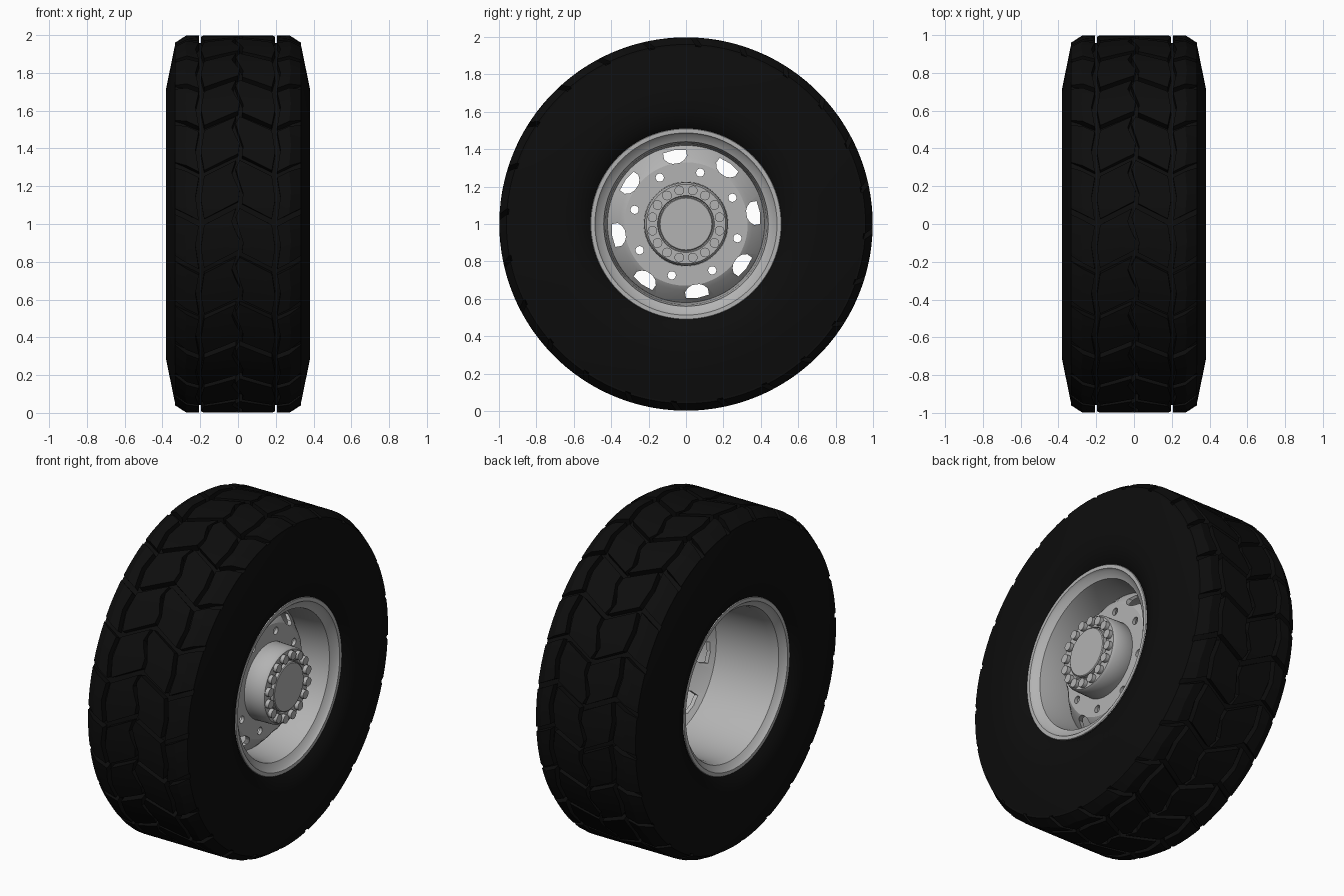
import bpy, bmesh, math
from mathutils import Vector, Matrix

if "Cube" in bpy.data.objects:
    bpy.data.objects.remove(bpy.data.objects["Cube"])

CENTRE = Vector((0, 0, 1))


def material(name, c):
    m = bpy.data.materials.new(name)
    m.diffuse_color = (c, c, c, 1)
    m.use_nodes = True
    m.node_tree.nodes["Principled BSDF"].inputs["Base Color"].default_value = m.diffuse_color
    return m


RUBBER = material("black rubber", 0.004)
METAL = material("grey metal", 0.45)


def polar(x, r, a):
    # wheel axis is x; a = 0 at the front (-y), growing upwards
    return CENTRE + Vector((x, -r * math.cos(a), r * math.sin(a)))


def finish(bm, name, mat, smooth=35):
    bmesh.ops.remove_doubles(bm, verts=bm.verts, dist=1e-5)
    bmesh.ops.recalc_face_normals(bm, faces=bm.faces)
    me = bpy.data.meshes.new(name)
    bm.to_mesh(me)
    bm.free()
    ob = bpy.data.objects.new(name, me)
    bpy.context.collection.objects.link(ob)
    me.materials.append(mat)
    if smooth:
        bpy.ops.object.select_all(action='DESELECT')
        ob.select_set(True)
        bpy.context.view_layer.objects.active = ob
        bpy.ops.object.shade_smooth_by_angle(angle=math.radians(smooth))
    return ob


def lathe(name, profile, n, mat, closed=True, smooth=35):
    bm = bmesh.new()
    rings = [[bm.verts.new(polar(x, r, 2 * math.pi * i / n)) for x, r in profile]
             for i in range(n)]
    m = len(profile)
    for i in range(n):
        a, b = rings[i], rings[(i + 1) % n]
        for j in range(m if closed else m - 1):
            k = (j + 1) % m
            if profile[j][1] < 1e-6 and profile[k][1] < 1e-6:
                continue
            bm.faces.new((a[j], a[k], b[k], b[j]))
    bmesh.ops.dissolve_degenerate(bm, dist=1e-6, edges=bm.edges)
    return finish(bm, name, mat, smooth)


def mirrored(half):
    return half + [(-x, r) for x, r in reversed(half)]


# Tyre carcass
lathe("tyre_carcass", mirrored([(0.31, 0.48), (0.335, 0.51), (0.365, 0.55), (0.38, 0.62),
                                (0.38, 0.72), (0.333, 0.95), (0.29, 0.957)]), 96, RUBBER)

# Tread blocks, wrapped round the carcass
PITCHES = 24
STEP = 2 * math.pi / PITCHES


def zigzag(t, amp):
    return amp * (1 - 4 * abs((t % 1) - 0.5))


def top_radius(x):
    return 0.998 if abs(x) <= 0.275 else 0.998 - 0.038 * (abs(x) - 0.275) / 0.058


def block(bm, left, right, cols, side, pitch):
    rows, tops, bases = 4, [], []
    for i in range(rows + 1):
        t = 0.06 + 0.88 * i / rows
        top, base = [], []
        for u in cols:
            x = left(t) + (right(t) - left(t)) * u
            lean = 0.30 * abs(x - 0.2) / 0.15
            a = (pitch + t + lean) * STEP
            top.append(bm.verts.new(polar(side * x, top_radius(x), a)))
            base.append(bm.verts.new(polar(side * x, 0.935, a)))
        tops.append(top)
        bases.append(base)
    n = len(cols)
    for i in range(rows):
        for j in range(n - 1):
            bm.faces.new((tops[i][j], tops[i][j + 1], tops[i + 1][j + 1], tops[i + 1][j]))
        for j in (0, n - 1):
            bm.faces.new((tops[i][j], tops[i + 1][j], bases[i + 1][j], bases[i][j]))
    for i in (0, rows):
        for j in range(n - 1):
            bm.faces.new((tops[i][j], tops[i][j + 1], bases[i][j + 1], bases[i][j]))


bm = bmesh.new()
for p in range(PITCHES):
    for side in (1, -1):
        shift = 0 if side == 1 else 0.5
        # shoulder block
        block(bm, lambda t: 0.215 + zigzag(t, 0.010), lambda t: 0.333,
              (0, 0.51, 1), side, p)
        # centre block, its inner edge following the middle zigzag
        block(bm, lambda t: 0.010 + side * zigzag(t + 0.30, 0.025),
              lambda t: 0.187 + zigzag(t, 0.010), (0, 0.5, 1), side, p)
finish(bm, "tread_blocks", RUBBER, 25)

# Rim: lips on both sides and the barrel between them
lathe("rim", [(0.325, 0.517), (0.34, 0.508), (0.34, 0.487), (0.325, 0.478), (0.305, 0.44),
              (0.25, 0.43), (0.12, 0.42), (0.0, 0.43), (-0.26, 0.44), (-0.305, 0.452),
              (-0.325, 0.478), (-0.34, 0.487), (-0.34, 0.508), (-0.325, 0.517),
              (-0.30, 0.50), (-0.28, 0.465), (0.28, 0.465), (0.30, 0.50)], 96, METAL)

# Wheel disc with a sloping outer edge
disc = lathe("wheel_disc", [(0.20, 0.19), (0.20, 0.33), (0.185, 0.355), (0.11, 0.425),
                            (0.09, 0.425), (0.165, 0.345), (0.18, 0.32), (0.18, 0.19)],
             96, METAL, smooth=0)


def prism(bm, outline, angle, x0, x1):
    # outline is (sideways, radial) in the wheel plane, angle measured in the y-z plane
    c, s = math.cos(angle), math.sin(angle)
    ends = [[bm.verts.new(CENTRE + Vector((x, r * c - w * s, r * s + w * c)))
             for w, r in outline] for x in (x0, x1)]
    bm.faces.new(ends[0])
    bm.faces.new(ends[1])
    n = len(outline)
    for i in range(n):
        k = (i + 1) % n
        bm.faces.new((ends[0][i], ends[0][k], ends[1][k], ends[1][i]))


def circle(radius, at, n):
    return [(radius * math.cos(2 * math.pi * i / n), at + radius * math.sin(2 * math.pi * i / n))
            for i in range(n)]


# Slots and round holes cut through the disc
bm = bmesh.new()
SLOT = [(-0.062, 0.392), (0, 0.4), (0.062, 0.392), (0.062, 0.36), (0.045, 0.34),
        (0.02, 0.328), (-0.02, 0.328), (-0.045, 0.34), (-0.062, 0.36)]
for i in range(8):
    prism(bm, SLOT, math.radians(99 + 45 * i), 0.0, 0.3)
    prism(bm, circle(0.022, 0.285, 16), math.radians(74.5 + 45 * i), 0.0, 0.3)
cutter = finish(bm, "hole_cutter", METAL, 0)
cutter.hide_render = True
mod = disc.modifiers.new("holes", 'BOOLEAN')
mod.operation = 'DIFFERENCE'
mod.solver = 'EXACT'
mod.object = cutter
bpy.ops.object.select_all(action='DESELECT')
disc.select_set(True)
bpy.context.view_layer.objects.active = disc
bpy.ops.object.modifier_apply(modifier=mod.name)
bpy.data.objects.remove(cutter)
bpy.ops.object.shade_smooth_by_angle(angle=math.radians(25))

# Hub drum and centre cap
lathe("hub", [(0.17, 0), (0.17, 0.21), (0.20, 0.225), (0.31, 0.222), (0.325, 0.212),
              (0.325, 0.152), (0.315, 0.148), (0.315, 0)], 64, METAL, closed=False)
lathe("hub_cap", [(0.30, 0), (0.30, 0.143), (0.338, 0.143), (0.342, 0.138), (0.342, 0)],
      64, METAL, closed=False)

# Ring of sixteen wheel nuts
bm = bmesh.new()
for i in range(16):
    prism(bm, circle(0.026, 0.183, 12), math.radians(11.25 + 22.5 * i), 0.31, 0.348)
finish(bm, "wheel_nuts", METAL, 35)
